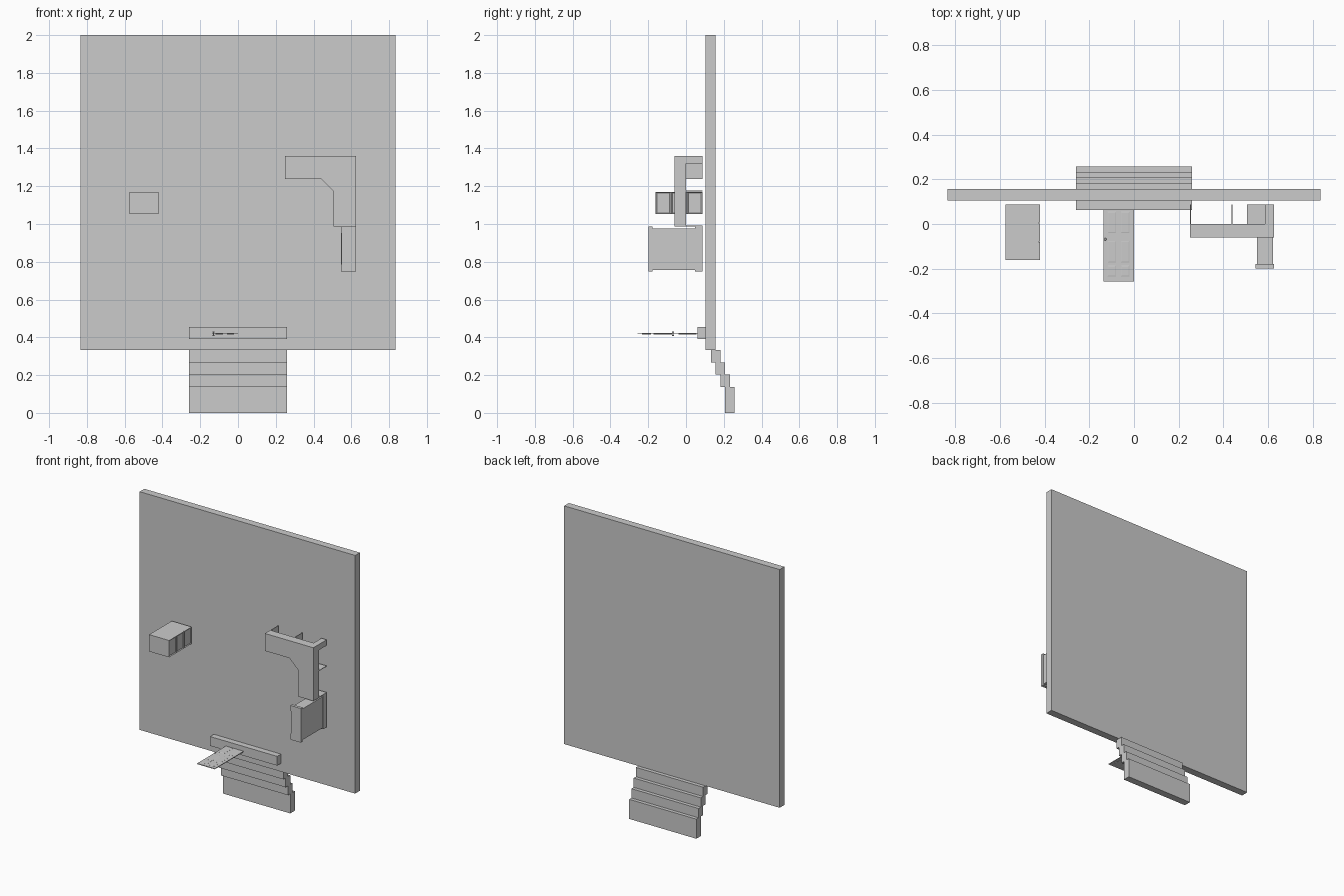
import bpy, bmesh

if "Cube" in bpy.data.objects:
    bpy.data.objects.remove(bpy.data.objects["Cube"])


def finish(name, bm):
    bmesh.ops.recalc_face_normals(bm, faces=bm.faces)
    me = bpy.data.meshes.new(name)
    bm.to_mesh(me)
    bm.free()
    ob = bpy.data.objects.new(name, me)
    bpy.context.collection.objects.link(ob)
    return ob


def box(name, x, y, z, panel=None, inset=0.01, depth=-0.004):
    """Box from ranges; faces pointing along 'panel' get an inset panel."""
    bm = bmesh.new()
    bmesh.ops.create_cube(bm, size=1)
    for v in bm.verts:
        for i, (a, b) in enumerate((x, y, z)):
            v.co[i] = a if v.co[i] < 0 else b
    if panel:
        bm.normal_update()
        faces = [f for f in bm.faces if f.normal.dot(panel) > 0.9]
        bmesh.ops.inset_region(bm, faces=faces, thickness=inset, depth=0)
        for v in {v for f in faces for v in f.verts}:
            for i in range(3):
                v.co[i] += panel[i] * depth
    return finish(name, bm)


def prism(name, profile, y0, y1):
    """Extrude an x-z outline along y."""
    bm = bmesh.new()
    face = bm.faces.new([bm.verts.new((x, y0, z)) for x, z in profile])
    ext = bmesh.ops.extrude_face_region(bm, geom=[face])["geom"]
    for v in ext:
        if isinstance(v, bmesh.types.BMVert):
            v.co.y = y1
    return finish(name, bm)


# Floor slab standing upright
box("floor_slab", (-0.835, 0.835), (0.104, 0.156), (0.332, 2.0))

# Entrance stairs and threshold
for i in range(4):
    z0 = 0 if i == 0 else 0.137 + 0.065 * (i - 1)
    y0 = 0.207 - 0.025 * i
    box(f"stair_{i + 1}", (-0.26, 0.26), (y0, y0 + 0.05), (z0, 0.137 + 0.065 * i))
box("threshold", (-0.26, 0.26), (0.062, 0.106), (0.39, 0.455))

# Entrance door with six raised panels on each side
box("door", (-0.137, 0), (-0.257, 0.063), (0.4165, 0.4215))
for y in ((-0.234, -0.185), (-0.172, -0.075), (-0.04, 0.055)):
    for x in ((-0.118, -0.08), (-0.058, -0.02)):
        box("door_panel_top", x, y, (0.421, 0.422), (0, 0, 1), 0.006, 0.001)
        box("door_panel_bottom", x, y, (0.416, 0.417), (0, 0, -1), 0.006, 0.001)

# Door knob on both sides
bm = bmesh.new()
bmesh.ops.create_cone(bm, cap_ends=True, segments=12, radius1=0.003, radius2=0.003, depth=0.022)
for s in (-1, 1):
    r = bmesh.ops.create_uvsphere(bm, u_segments=12, v_segments=8, radius=0.006)
    for v in r["verts"]:
        v.co.z = v.co.z * 0.6 + s * 0.009
knob = finish("door_knob", bm)
knob.location = (-0.129, -0.068, 0.419)

# Drawer cabinet with three drawer fronts
box("cabinet_body", (-0.575, -0.426), (-0.162, 0.088), (1.052, 1.17))
for i in range(3):
    y0 = -0.162 + i * 0.0833
    box("drawer_front", (-0.427, -0.42), (y0 + 0.001, y0 + 0.082), (1.052, 1.17), (1, 0, 0), 0.009, -0.005)

# L-shaped desk top
prism("desk_top", [(0.25, 1.36), (0.626, 1.36), (0.626, 0.987), (0.505, 0.987),
                   (0.505, 1.175), (0.44, 1.238), (0.25, 1.238)], -0.06, 0.0)

# Desk supports: thin panels and a corner post
for x in (0.25, 0.436):
    box("desk_side_panel", (x, x + 0.004), (-0.001, 0.088), (1.238, 1.36))
for z in (0.987, 1.173):
    box("desk_end_panel", (0.505, 0.626), (-0.001, 0.088), (z, z + 0.004))
box("desk_corner_post", (0.586, 0.626), (-0.001, 0.088), (1.32, 1.36))

# Low chest: plinth, body and a top with a slightly bowed-in front
box("chest_plinth", (0.545, 0.626), (0.047, 0.088), (0.748, 0.987))
box("chest_body", (0.549, 0.622), (-0.18, 0.05), (0.757, 0.975))
prism("chest_top", [(0.544, 0.748), (0.626, 0.748), (0.626, 0.987), (0.544, 0.987),
                    (0.544, 0.965), (0.549, 0.94), (0.549, 0.80), (0.544, 0.77)], -0.198, -0.178)
